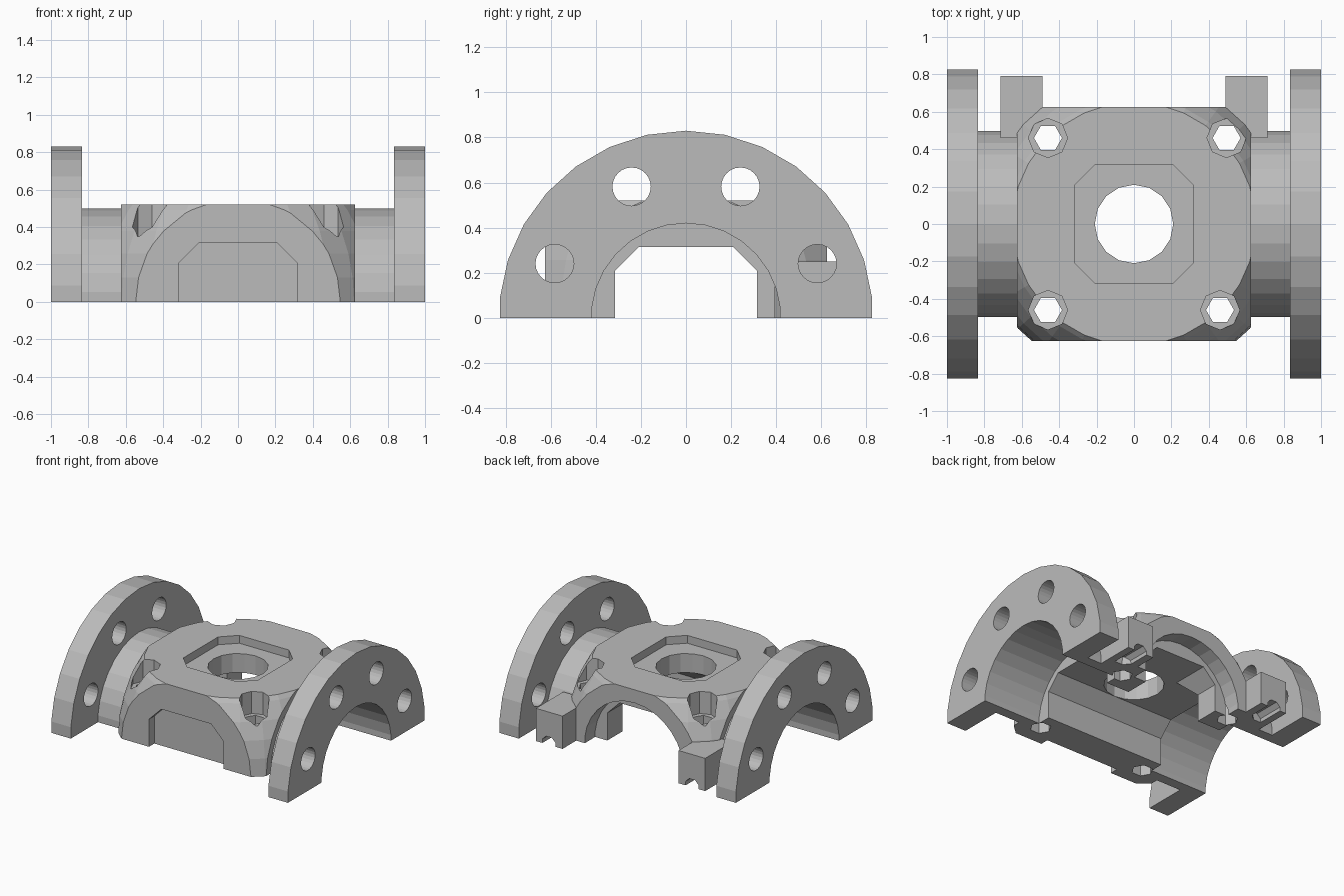
import bpy, bmesh, math

old = bpy.data.objects.get("Cube")
if old:
    bpy.data.objects.remove(old, do_unlink=True)

GREY = (0.5, 0.5, 0.5, 1)
metal = bpy.data.materials.new("grey_metal")
metal.use_nodes = True
metal.diffuse_color = GREY
metal.node_tree.nodes["Principled BSDF"].inputs["Base Color"].default_value = GREY


def finish(name, bm):
    bmesh.ops.recalc_face_normals(bm, faces=bm.faces)
    mesh = bpy.data.meshes.new(name)
    bm.to_mesh(mesh)
    bm.free()
    mesh.materials.append(metal)
    obj = bpy.data.objects.new(name, mesh)
    bpy.context.collection.objects.link(obj)
    return obj


def ring(r, n, cx=0, cy=0, phase=90):
    angles = [math.radians(phase + 360 * i / n) for i in range(n)]
    return [(cx + r * math.cos(a), cy + r * math.sin(a)) for a in angles]


def rect(u0, u1, v0, v1):
    return [(u0, v0), (u1, v0), (u1, v1), (u0, v1)]


def prism(name, pts, axis, a, b):
    """Extrude a flat profile along one axis from a to b."""
    place = {"x": lambda t, u, v: (t, u, v),
             "y": lambda t, u, v: (u, t, v),
             "z": lambda t, u, v: (u, v, t)}[axis]
    bm = bmesh.new()
    lo = [bm.verts.new(place(a, u, v)) for u, v in pts]
    hi = [bm.verts.new(place(b, u, v)) for u, v in pts]
    bm.faces.new(lo)
    bm.faces.new(hi[::-1])
    for i in range(len(pts)):
        j = (i + 1) % len(pts)
        bm.faces.new((lo[i], lo[j], hi[j], hi[i]))
    return finish(name, bm)


def boolean(obj, cutters, operation="DIFFERENCE"):
    for cutter in cutters:
        mod = obj.modifiers.new("cut", "BOOLEAN")
        mod.operation = operation
        mod.solver = "EXACT"
        mod.object = cutter
        with bpy.context.temp_override(object=obj, active_object=obj,
                                       selected_objects=[obj]):
            bpy.ops.object.modifier_apply(modifier=mod.name)


# Main dimensions
HALF, TOP = 0.625, 0.52
FLANGE_R, NECK_R, BORE_R = 0.83, 0.5, 0.42
FLANGE_IN, SEAT = 0.835, 0.51
OCT, CH = 0.315, 0.21

# Chamfered port outlines
octagon = [(OCT, -CH), (OCT, CH), (CH, OCT), (-CH, OCT),
           (-OCT, CH), (-OCT, -CH), (-CH, -OCT), (CH, -OCT)]
port = [(OCT, -0.2), (OCT, CH), (CH, OCT), (-CH, OCT), (-OCT, CH), (-OCT, -0.2)]

# Shared cutters
below = prism("below_cutter", rect(-2, 2, -2, 2), "z", -2, 0)
bore = prism("bore_cutter", ring(BORE_R, 30), "x", -1.2, 1.2)
bolts, pockets = [], []
for x, y in ((-0.46, -0.46), (0.46, -0.46), (-0.46, 0.46), (0.495, 0.46)):
    bolts.append(prism("bolt_cutter", ring(0.075, 6, x, y, 0), "z", -0.1, 0.8))
    pockets.append(prism("pocket_cutter", ring(0.105, 8, x, y, 0), "z", 0.35, 0.8))
holes = [prism("hole_cutter", ring(0.085, 24, 0.63 * math.cos(a), 0.63 * math.sin(a)),
               "x", -1.2, 1.2)
         for a in (math.radians(22.5 + 45 * k) for k in range(4))]

# Body: block with corners rounded by a sphere
body = prism("body", rect(-HALF, HALF, -HALF, HALF), "z", 0, TOP)
bm = bmesh.new()
bmesh.ops.create_uvsphere(bm, u_segments=30, v_segments=20, radius=0.835)
sphere = finish("sphere_cutter", bm)
boolean(body, [sphere], "INTERSECT")

# Ports, recesses and bolt holes of the body
body_cuts = [
    prism("cross_port_cutter", port, "x", -0.9, 0.9),
    prism("back_port_cutter", port, "y", 0, 0.9),
    prism("back_bore_cutter", ring(BORE_R, 30), "y", 0.5, 0.9),
    prism("left_bore_cutter", ring(BORE_R, 30), "x", SEAT, 0.9),
    prism("right_bore_cutter", ring(BORE_R, 30), "x", -0.9, -SEAT),
    prism("front_recess_cutter", port, "y", -0.9, -0.56),
    prism("top_recess_cutter", octagon, "z", 0.46, 0.9),
    prism("top_hole_cutter", ring(0.21, 16), "z", 0.1, 0.9),
]
boolean(body, body_cuts + bolts + pockets)

# Flanges, necks and rear lugs on both sides
lug_cuts = []
for side, s in (("left", 1), ("right", -1)):
    flange = prism(side + "_flange", ring(FLANGE_R, 30), "x", s * FLANGE_IN, s)
    boolean(flange, [bore, below] + holes)

    neck = prism(side + "_neck", ring(NECK_R, 30), "x", s * HALF, s * FLANGE_IN)
    boolean(neck, [bore, below])

    lug = prism(side + "_lug", rect(s * 0.49, s * 0.715, 0, 0.25), "y", 0.46, 0.79)
    groove = [(s * 0.55, -0.1), (s * 0.55, 0.03), (s * 0.58, 0.06),
              (s * 0.63, 0.06), (s * 0.66, 0.03), (s * 0.66, -0.1)]
    lug_cuts.append(prism("groove_cutter", groove, "y", 0.58, 0.9))
    boolean(lug, [lug_cuts[-1]] + bolts)

# Remove helpers
for helper in [below, bore, sphere] + holes + bolts + pockets + body_cuts + lug_cuts:
    bpy.data.objects.remove(helper, do_unlink=True)
